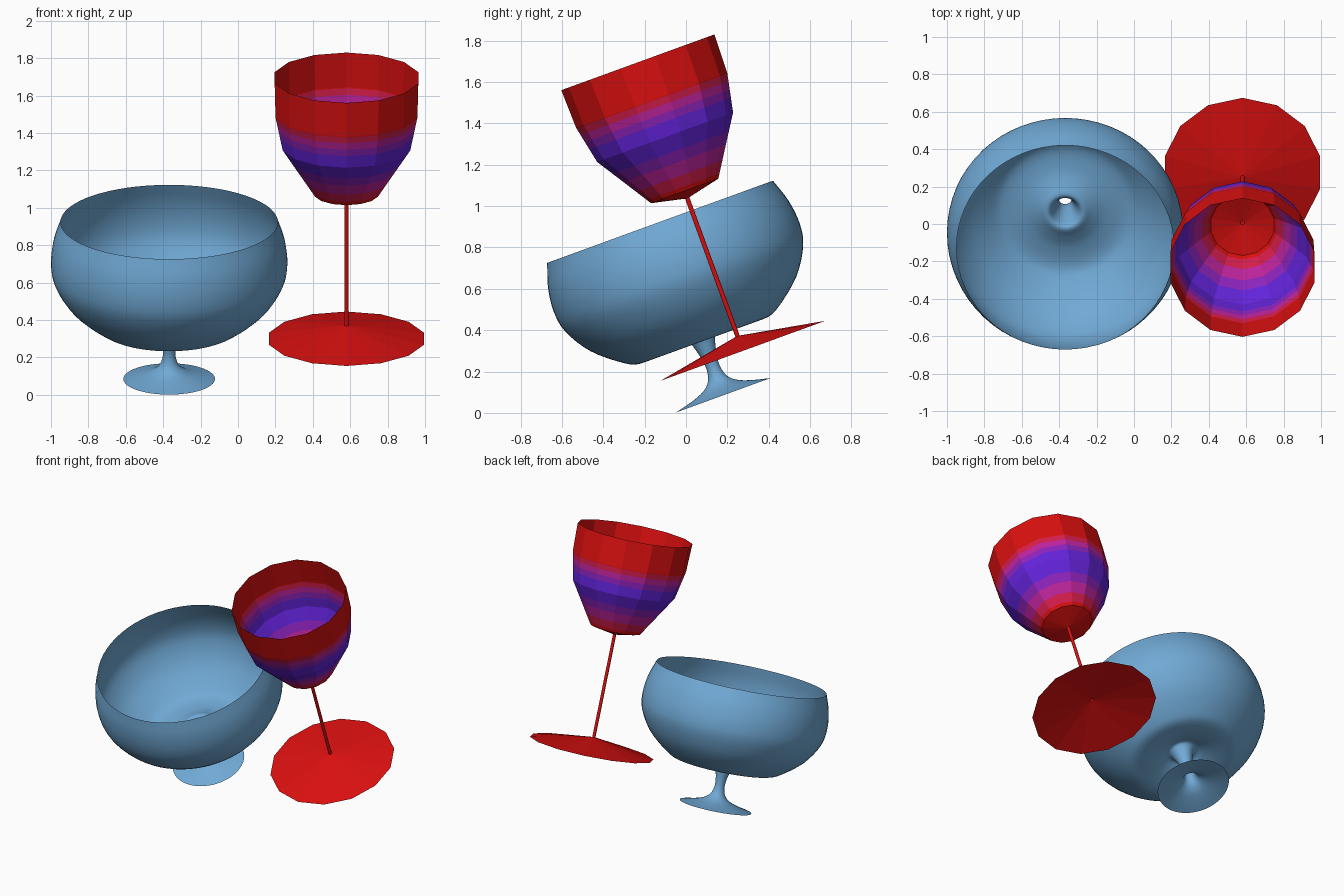
import bpy, bmesh, math
from mathutils import Vector, Matrix

if "Cube" in bpy.data.objects:
    bpy.data.objects.remove(bpy.data.objects["Cube"])

TILT = math.radians(20)


def material(name, rgb):
    m = bpy.data.materials.new(name)
    m.diffuse_color = (*rgb, 1)
    m.use_nodes = True
    m.node_tree.nodes["Principled BSDF"].inputs["Base Color"].default_value = m.diffuse_color
    return m


blue = material("sky_blue", (0.165, 0.40, 0.67))
red = material("red", (0.70, 0.005, 0.005))
crimson = material("crimson", (0.66, 0.012, 0.07))
magenta = material("magenta", (0.51, 0.017, 0.33))
purple = material("purple", (0.27, 0.017, 0.50))
violet = material("violet", (0.125, 0.017, 0.70))


def smooth_profile(pts, steps=4):
    """Catmull-Rom curve through the profile points."""
    p = [Vector(q) for q in pts]
    p = [2 * p[0] - p[1]] + p + [2 * p[-1] - p[-2]]
    out = []
    for a, b, c, d in zip(p, p[1:], p[2:], p[3:]):
        for i in range(steps):
            t = i / steps
            out.append(0.5 * (2 * b + (c - a) * t + (2 * a - 5 * b + 4 * c - d) * t * t
                              + (3 * b - a - 3 * c + d) * t ** 3))
    return out + [p[-2]]


def lathe(name, profile, sides, base, mats, bands=None, smooth=False):
    """Open shell of (radius, height) points turned about a tilted axis."""
    bm = bmesh.new()
    rings = []
    for r, h in profile:
        rings.append([bm.verts.new((r * math.sin(2 * math.pi * i / sides),
                                    r * math.cos(2 * math.pi * i / sides), h))
                      for i in range(sides)])
    for k, (lo, hi) in enumerate(zip(rings, rings[1:])):
        for i in range(sides):
            j = (i + 1) % sides
            f = bm.faces.new((lo[j], lo[i], hi[i], hi[j]))
            f.smooth = smooth
            f.material_index = bands[k] if bands else 0
    me = bpy.data.meshes.new(name)
    bm.to_mesh(me)
    bm.free()
    for m in mats:
        me.materials.append(m)
    ob = bpy.data.objects.new(name, me)
    ob.matrix_world = Matrix.Translation(base) @ Matrix.Rotation(TILT, 4, 'X')
    bpy.context.collection.objects.link(ob)
    return ob


# Wide smooth goblet: foot, hollow stem, dimpled bowl
goblet = [(0.245, 0), (0.17, 0.018), (0.10, 0.042), (0.055, 0.075), (0.036, 0.12),
          (0.034, 0.17), (0.045, 0.23), (0.062, 0.29), (0.08, 0.33), (0.105, 0.337),
          (0.15, 0.315), (0.22, 0.29), (0.325, 0.281), (0.40, 0.312), (0.53, 0.42),
          (0.612, 0.55), (0.632, 0.66), (0.618, 0.78), (0.581, 0.893)]
lathe("wide_goblet", smooth_profile(goblet), 64, (-0.368, 0.18, 0.085), [blue], smooth=True)

# Faceted wine glass: foot and stem, then the banded cup
SIDES = 14
BASE = (0.58, 0.275, 0.30)
lathe("glass_foot", [(0.425, 0), (0.011, 0.075)], SIDES, BASE, [red])
lathe("glass_stem", [(0.011, 0.075), (0.011, 0.787)], SIDES, BASE, [red])

corners = [(0.173, 0.823), (0.35, 1.10), (0.389, 1.29), (0.394, 1.485)]


def cup_radius(h):
    for (r0, h0), (r1, h1) in zip(corners, corners[1:]):
        if h <= h1:
            return r0 + (r1 - r0) * (h - h0) / (h1 - h0)
    return corners[-1][0]


# colour bands by height: (upper height, material index)
rule = [(0.845, 0), (0.90, 1), (0.965, 2), (1.02, 3), (1.10, 4), (1.17, 4),
        (1.21, 3), (1.25, 2), (1.285, 1), (1.29, 0), (1.485, 0)]
profile = [(0.011, 0.787), corners[0]] + [(cup_radius(h), h) for h, _ in rule]
lathe("glass_cup", profile, SIDES, BASE, [red, crimson, magenta, purple, violet],
      bands=[0] + [m for _, m in rule])
